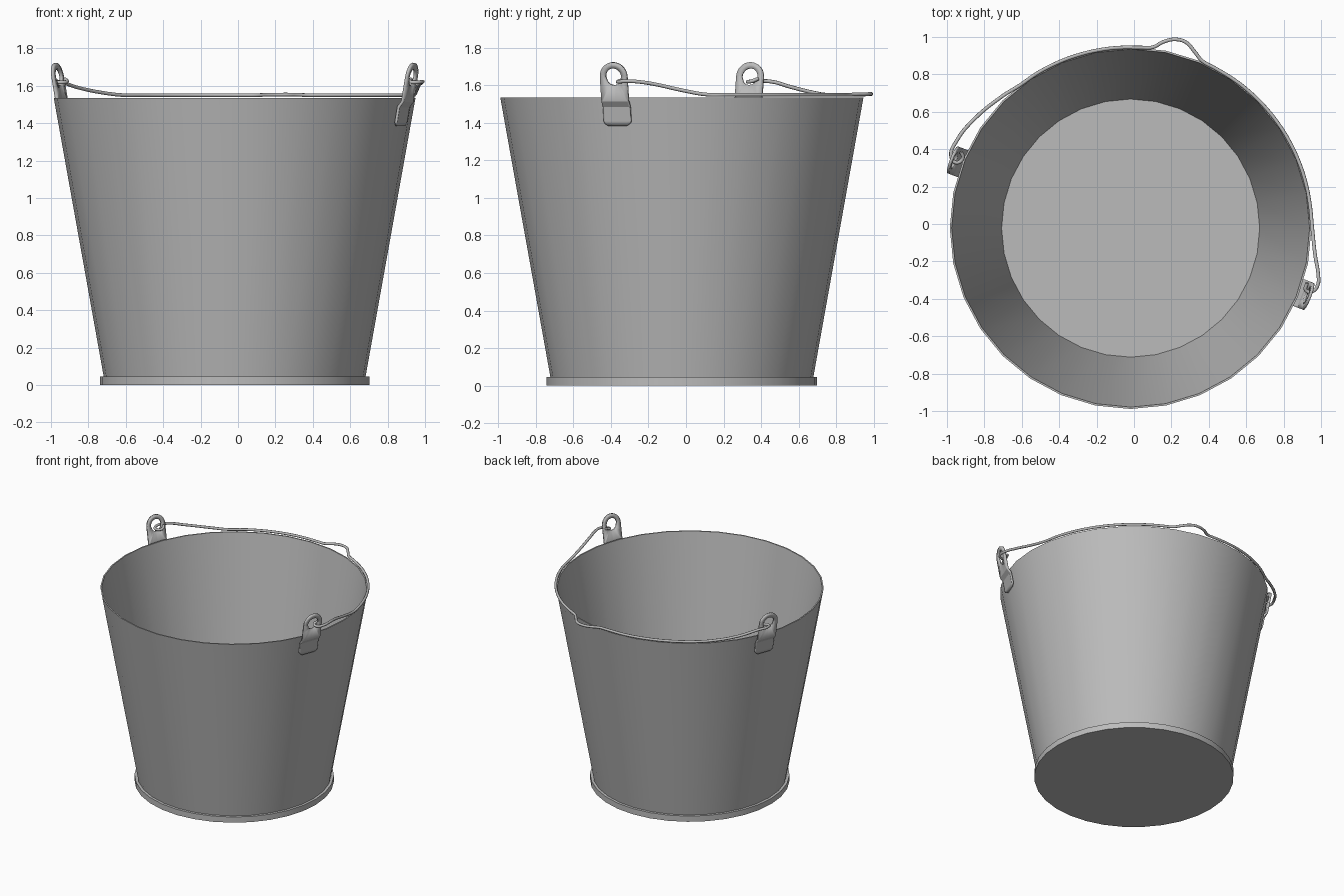
import bpy, bmesh, math
from mathutils import Vector

if "Cube" in bpy.data.objects:
    bpy.data.objects.remove(bpy.data.objects["Cube"])

CX, CY = -0.018, -0.022          # bucket axis
R_LOW, R_TOP, Z_LOW, Z_TOP = 0.70, 0.967, 0.045, 1.535

steel = bpy.data.materials.new("galvanised grey")
steel.diffuse_color = (0.50, 0.50, 0.50, 1)
steel.use_nodes = True
steel.node_tree.nodes["Principled BSDF"].inputs["Base Color"].default_value = steel.diffuse_color


def wall_radius(z):
    return R_LOW + (R_TOP - R_LOW) * (z - Z_LOW) / (Z_TOP - Z_LOW)


def finish(obj, angle=35):
    obj.data.materials.clear()
    obj.data.materials.append(steel)
    bpy.ops.object.select_all(action='DESELECT')
    obj.select_set(True)
    bpy.context.view_layer.objects.active = obj
    bpy.ops.object.shade_smooth_by_angle(angle=math.radians(angle))


def mesh_object(name, bm):
    bmesh.ops.recalc_face_normals(bm, faces=bm.faces)
    me = bpy.data.meshes.new(name)
    bm.to_mesh(me)
    bm.free()
    obj = bpy.data.objects.new(name, me)
    bpy.context.collection.objects.link(obj)
    return obj


# Bucket body: turned profile with base band, thin wall and floor
SEG = 32
profile = [(0.72, 0), (0.72, 0.045), (R_LOW, Z_LOW), (R_TOP, Z_TOP),
           (R_TOP - 0.01, Z_TOP), (R_LOW - 0.01, 0.04)]
bm = bmesh.new()
rings = [[bm.verts.new((CX + r * math.cos(2 * math.pi * i / SEG),
                        CY + r * math.sin(2 * math.pi * i / SEG), z))
          for i in range(SEG)] for r, z in profile]
for a, b in zip(rings, rings[1:]):
    for i in range(SEG):
        j = (i + 1) % SEG
        bm.faces.new((a[i], a[j], b[j], b[i]))
bm.faces.new(rings[0])           # underside
bm.faces.new(rings[-1])          # inner floor
finish(mesh_object("bucket_body", bm))


# Ears: arched plate with a hole, stepping in to a tab on the wall
def ear(name, angle):
    W, HOLE, ZC, Z_STEP = 0.077, 0.045, 1.645, 1.515
    out = Vector((math.cos(angle), math.sin(angle), 0))
    side = Vector((-out.y, out.x, 0))
    bm = bmesh.new()

    def vert(u, z, offset):
        return bm.verts.new(Vector((CX, CY, z)) + out * (wall_radius(z) + offset) + side * u)

    hi, lo = 0.026, 0.009
    d = ZC - Z_STEP
    cols = [-W, -0.9 * W, -0.7 * W, 0, 0.7 * W, 0.9 * W, W]
    outline = [(W * math.cos(math.pi * i / 16), W * math.sin(math.pi * i / 16)) for i in range(17)]
    outline += [(-W, -0.06)] + [(u, -d) for u in cols] + [(W, -0.06)]
    outer = [vert(u, ZC + v, hi) for u, v in outline]
    inner = []
    for u, v in outline:
        t = math.atan2(v, u)
        inner.append(vert(HOLE * math.cos(t), ZC + HOLE * math.sin(t), hi))
    n = len(outer)
    for i in range(n):
        j = (i + 1) % n
        bm.faces.new((outer[i], outer[j], inner[j], inner[i]))
    # step and lower tab with rounded corners
    rows = [outer[18:18 + len(cols)],
            [vert(u, 1.487, lo) for u in cols],
            [vert(u, 1.41, lo) for u in cols],
            [vert(u, 1.385 + 0.025 * (1, 0.5, 0, 0, 0, 0.5, 1)[i] * 0.8, lo)
             for i, u in enumerate(cols)]]
    for a, b in zip(rows, rows[1:]):
        for i in range(len(cols) - 1):
            bm.faces.new((a[i], a[i + 1], b[i + 1], b[i]))
    obj = mesh_object(name, bm)
    mod = obj.modifiers.new("thickness", 'SOLIDIFY')
    mod.thickness, mod.offset = 0.014, 0
    finish(obj, 20)


ear("right_ear", math.radians(-21))
ear("left_ear", math.radians(159))


# Wire handle: hooked through both ears, folded down onto the rim
def rim_arc(start, stop, count):
    pts = []
    for i in range(count):
        t = math.radians(start + (stop - start) * i / (count - 1))
        pts.append((CX + 0.967 * math.cos(t), CY + 0.967 * math.sin(t), 1.55))
    return pts


path = [(-0.925, 0.385, 1.635), (-0.915, 0.352, 1.622), (-0.952, 0.328, 1.618),
        (-0.978, 0.362, 1.622), (-0.945, 0.45, 1.62), (-0.855, 0.56, 1.59),
        (-0.706, 0.682, 1.56)]
path += rim_arc(128, 87, 7)
path += [(0.10, 0.945, 1.55), (0.16, 0.975, 1.552), (0.225, 0.987, 1.553),
         (0.28, 0.97, 1.553), (0.325, 0.92, 1.552), (0.365, 0.872, 1.55)]
path += rim_arc(62, 8, 9)
path += [(0.954, -0.03, 1.575), (0.969, -0.17, 1.606), (0.985, -0.27, 1.62),
         (0.983, -0.325, 1.622), (0.955, -0.36, 1.618), (0.92, -0.356, 1.622),
         (0.925, -0.315, 1.635)]
cu = bpy.data.curves.new("handle", 'CURVE')
cu.dimensions = '3D'
cu.bevel_depth, cu.bevel_resolution, cu.resolution_u = 0.01, 2, 5
cu.use_fill_caps = True
sp = cu.splines.new('BEZIER')
sp.bezier_points.add(len(path) - 1)
for bp, co in zip(sp.bezier_points, path):
    bp.co = co
    bp.handle_left_type = bp.handle_right_type = 'AUTO'
handle = bpy.data.objects.new("handle", cu)
bpy.context.collection.objects.link(handle)
bpy.ops.object.select_all(action='DESELECT')
handle.select_set(True)
bpy.context.view_layer.objects.active = handle
bpy.ops.object.convert(target='MESH')
finish(bpy.context.view_layer.objects.active, 60)
